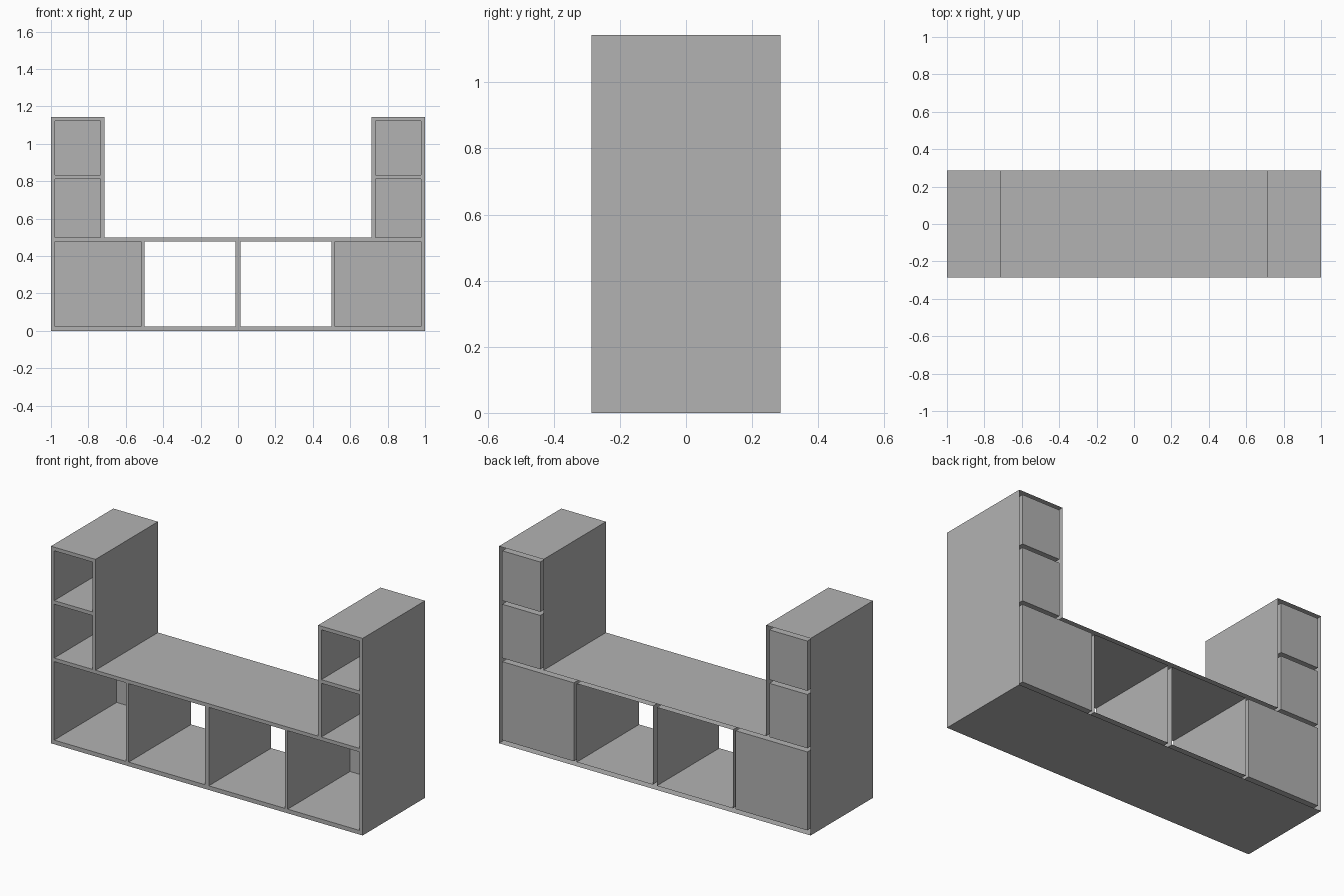
import bpy, bmesh

cube = bpy.data.objects.get("Cube")
if cube:
    bpy.data.objects.remove(cube, do_unlink=True)

FRONT, BACK = -0.286, 0.286
HALF, TOWER, BASE, TOP = 1.0, 0.714, 0.5, 1.143
T = 0.021  # board thickness

grey = bpy.data.materials.new("plain_grey")
grey.use_nodes = True
colour = (0.448, 0.448, 0.448, 1)
grey.diffuse_color = colour
grey.node_tree.nodes["Principled BSDF"].inputs["Base Color"].default_value = colour


def make_object(name, bm):
    bmesh.ops.remove_doubles(bm, verts=bm.verts, dist=1e-5)
    mesh = bpy.data.meshes.new(name)
    bm.to_mesh(mesh)
    bm.free()
    mesh.materials.append(grey)
    obj = bpy.data.objects.new(name, mesh)
    bpy.context.collection.objects.link(obj)


def quad(bm, points):
    bm.faces.new([bm.verts.new(p) for p in points])


def sweep(bm, outline):
    """Walls from front to back along a closed (x, z) outline."""
    for (x0, z0), (x1, z1) in zip(outline, outline[1:] + outline[:1]):
        quad(bm, [(x0, FRONT, z0), (x1, FRONT, z1), (x1, BACK, z1), (x0, BACK, z0)])


def rectangle(x0, x1, z0, z1):
    return [(x0, z0), (x1, z0), (x1, z1), (x0, z1)]


# Cubby openings on the +x half: name, x0, x1, z0, z1, has a back panel
half_cubbies = [
    ("inner_bay", 0.013, 0.501, T + 0.003, BASE - T, False),
    ("outer_bay", 0.519, HALF - T, T + 0.003, BASE - T, True),
    ("lower_tower_cubby", TOWER + T, HALF - T, BASE, 0.812, True),
    ("upper_tower_cubby", TOWER + T, HALF - T, 0.833, TOP - T, True),
]
cubbies = []
for name, x0, x1, z0, z1, closed in half_cubbies:
    cubbies.append(("left_" + name, x0, x1, z0, z1, closed))
    cubbies.append(("right_" + name, -x1, -x0, z0, z1, closed))

# Cubby linings, open at the front
for name, x0, x1, z0, z1, closed in cubbies:
    bm = bmesh.new()
    sweep(bm, rectangle(x0, x1, z0, z1)[::-1])
    if closed:
        quad(bm, [(x, BACK, z) for x, z in rectangle(x0, x1, z0, z1)])
    make_object(name, bm)

# Outer shell, open at the back
bm = bmesh.new()
sweep(bm, [(-HALF, 0), (HALF, 0), (HALF, TOP), (TOWER, TOP), (TOWER, BASE),
           (-TOWER, BASE), (-TOWER, TOP), (-HALF, TOP)])
make_object("outer_shell", bm)

# Front frame: the outline minus the cubby openings
xs = {-HALF, -TOWER, TOWER, HALF}
zs = {0, BASE, TOP}
for _, x0, x1, z0, z1, _ in cubbies:
    xs |= {x0, x1}
    zs |= {z0, z1}
xs, zs = sorted(xs), sorted(zs)
bm = bmesh.new()
for x0, x1 in zip(xs, xs[1:]):
    for z0, z1 in zip(zs, zs[1:]):
        cx, cz = (x0 + x1) / 2, (z0 + z1) / 2
        inside = cz < BASE or abs(cx) > TOWER
        opening = any(c[1] < cx < c[2] and c[3] < cz < c[4] for c in cubbies)
        if inside and not opening:
            quad(bm, [(x, FRONT, z) for x, z in rectangle(x0, x1, z0, z1)])
make_object("front_frame", bm)
